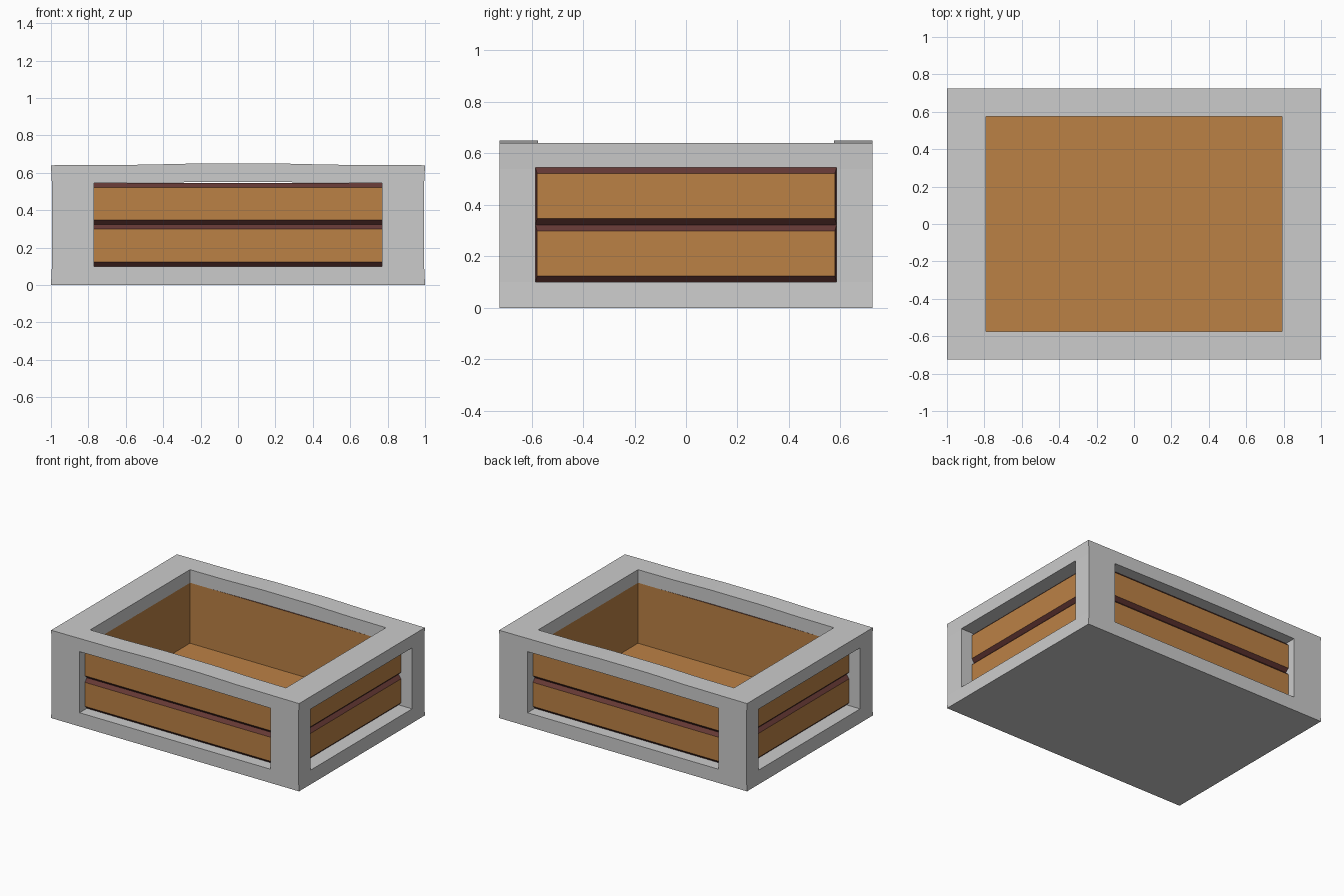
import bpy, bmesh
from mathutils import Vector

if "Cube" in bpy.data.objects:
    bpy.data.objects.remove(bpy.data.objects["Cube"])


def material(name, rgb):
    m = bpy.data.materials.new(name)
    m.diffuse_color = (*rgb, 1)
    m.use_nodes = True
    m.node_tree.nodes["Principled BSDF"].inputs["Base Color"].default_value = m.diffuse_color
    return m


WOOD = material("wood", (0.50, 0.22, 0.06))
DARK = material("dark_wood", (0.13, 0.04, 0.035))


def finish(name, bm, mats=()):
    bmesh.ops.recalc_face_normals(bm, faces=bm.faces)
    me = bpy.data.meshes.new(name)
    bm.to_mesh(me)
    bm.free()
    for m in mats:
        me.materials.append(m)
    ob = bpy.data.objects.new(name, me)
    bpy.context.collection.objects.link(ob)
    return ob


def extrude_y(name, profile, half):
    """Extrude an xz outline symmetrically along y."""
    bm = bmesh.new()
    face = bm.faces.new([bm.verts.new((x, -half, z)) for x, z in profile])
    ext = bmesh.ops.extrude_face_region(bm, geom=[face])
    verts = [g for g in ext["geom"] if isinstance(g, bmesh.types.BMVert)]
    bmesh.ops.translate(bm, verts=verts, vec=(0, 2 * half, 0))
    return finish(name, bm)


def box(name, hx, hy, z0, z1, mats=()):
    ob = extrude_y(name, [(-hx, z0), (hx, z0), (hx, z1), (-hx, z1)], hy)
    for m in mats:
        ob.data.materials.append(m)
    return ob


# Frame: slightly bowed block
frame = extrude_y("frame", [(-1, 0), (1, 0), (.995, .1), (.995, .54), (1, .64),
                            (.5, .643), (.2, .65), (-.2, .65), (-.5, .643),
                            (-1, .64), (-.995, .54), (-.995, .1)], .725)

# Openings: top cavity, front/back windows, side windows
cutters = [
    box("cavity_cutter", .79, .575, .05, 1),
    extrude_y("front_window_cutter", [(-.77, .1), (.77, .1), (.77, .545),
                                      (.2, .55), (-.2, .55), (-.77, .545)], 1),
    box("side_window_cutter", 1.3, .585, .1, .545),
]
for c in cutters:
    mod = frame.modifiers.new(c.name, 'BOOLEAN')
    mod.object = c
    mod.operation = 'DIFFERENCE'
    mod.solver = 'EXACT'
    c.hide_render = True
    c.display_type = 'WIRE'

# Flat tops of the end rails
bpy.context.view_layer.update()
me = bpy.data.meshes.new_from_object(
    frame.evaluated_get(bpy.context.evaluated_depsgraph_get()))
frame.modifiers.clear()
frame.data = me
for c in cutters:
    bpy.data.objects.remove(c)

# Floor
box("floor", .79, .575, .05, .105, [WOOD])


def plank(name, along, out, half, d0, d1, z0, z1):
    """Plank with a bevelled outer face; bevels and ends are dark."""
    c = .024
    bm = bmesh.new()
    rings = []
    for d, l, s in ((d0, half, 0), (d1 - c, half, 0), (d1, half - .007, c)):
        rings.append([bm.verts.new(along * u + out * d + Vector((0, 0, z)))
                      for u, z in ((-l, z0 + s), (l, z0 + s), (l, z1 - s), (-l, z1 - s))])
    bm.faces.new(rings[0])
    bm.faces.new(rings[2])
    for a, b in zip(rings, rings[1:]):
        for i in range(4):
            j = (i + 1) % 4
            bm.faces.new((a[i], a[j], b[j], b[i])).material_index = 1
    finish(name, bm, (WOOD, DARK))


# Two planks per wall
X, Y = Vector((1, 0, 0)), Vector((0, 1, 0))
for row, (z0, z1) in (("lower", (.1, .323)), ("upper", (.323, .546))):
    for side, s in (("front", -1), ("back", 1)):
        plank(f"{side}_{row}_plank", X, Y * s, .79, .575, .665, z0, z1)
    for side, s in (("left", -1), ("right", 1)):
        plank(f"{side}_{row}_plank", Y, X * s, .585, .79, .91, z0, z1)
